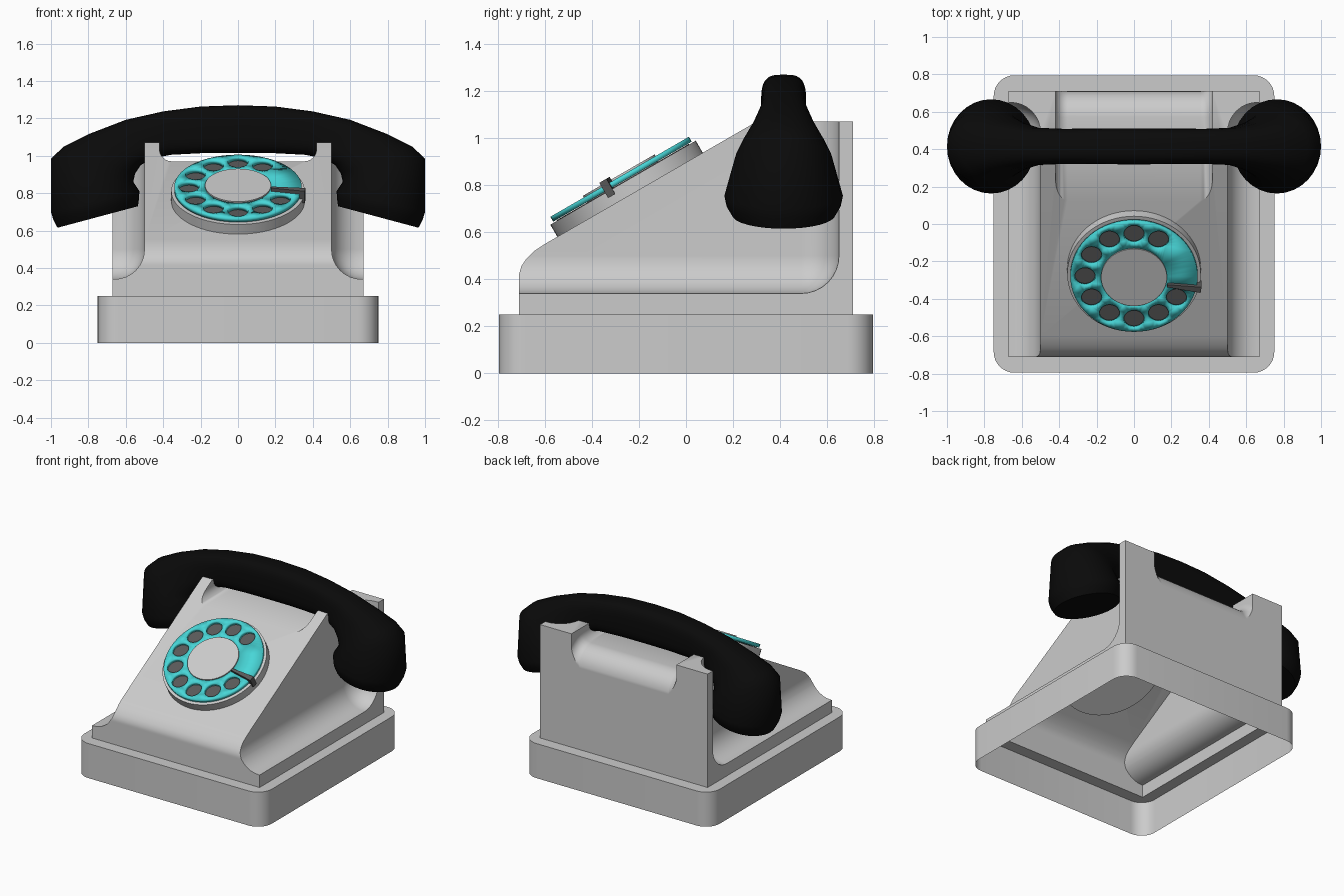
import bpy, bmesh, math
from mathutils import Matrix, Vector

cube = bpy.data.objects.get("Cube")
if cube:
    bpy.data.objects.remove(cube, do_unlink=True)


def material(name, rgb):
    m = bpy.data.materials.new(name)
    m.use_nodes = True
    m.diffuse_color = (*rgb, 1)
    bsdf = next(n for n in m.node_tree.nodes if n.type == 'BSDF_PRINCIPLED')
    bsdf.inputs["Base Color"].default_value = (*rgb, 1)
    return m


GREY = material("light grey", (0.6, 0.6, 0.6))
DARK = material("dark grey", (0.1, 0.1, 0.1))
CYAN = material("turquoise", (0.065, 0.68, 0.69))
BLACK = material("black", (0.003, 0.003, 0.003))


def make(name, bm, mat=None, normals=True):
    if normals:
        bmesh.ops.recalc_face_normals(bm, faces=bm.faces)
    me = bpy.data.meshes.new(name)
    bm.to_mesh(me)
    bm.free()
    ob = bpy.data.objects.new(name, me)
    bpy.context.collection.objects.link(ob)
    if mat:
        me.materials.append(mat)
    return ob


def smooth(ob, angle=35):
    bpy.ops.object.select_all(action='DESELECT')
    ob.select_set(True)
    bpy.context.view_layer.objects.active = ob
    bpy.ops.object.shade_smooth_by_angle(angle=math.radians(angle))


def extrude_x(points, half):
    """Solid from a (y, z) outline, extruded across x."""
    bm = bmesh.new()
    f = bm.faces.new([bm.verts.new((-half, y, z)) for y, z in points])
    new = bmesh.ops.extrude_face_region(bm, geom=[f])["geom"]
    bmesh.ops.translate(bm, vec=(2 * half, 0, 0),
                        verts=[v for v in new if isinstance(v, bmesh.types.BMVert)])
    bmesh.ops.recalc_face_normals(bm, faces=bm.faces)
    return bm


def bevel(bm, edges, radius, segments=8):
    bmesh.ops.bevel(bm, geom=edges, offset=radius, offset_type='OFFSET',
                    segments=segments, profile=0.5, affect='EDGES')


def box(lo, hi):
    bm = bmesh.new()
    bmesh.ops.create_cube(bm, size=1)
    for v in bm.verts:
        v.co = [lo[i] if v.co[i] < 0 else hi[i] for i in range(3)]
    return bm


def circle(r, n, cx=0, cy=0):
    return [(cx + r * math.cos(math.tau * i / n), cy + r * math.sin(math.tau * i / n))
            for i in range(n)]


def fill_loops(loops, z):
    """Flat sheet inside the first loop, with the other loops as holes."""
    bm = bmesh.new()
    edges = []
    for loop in loops:
        vs = [bm.verts.new((x, y, z)) for x, y in loop]
        edges += [bm.edges.new((a, b)) for a, b in zip(vs, vs[1:] + vs[:1])]
    bmesh.ops.triangle_fill(bm, edges=edges, use_beauty=True, normal=(0, 0, 1))
    return bm


# Base skirt: open underneath, with a top rim around the body
BW, BD, BH, BR = 0.75, 0.795, 0.25, 0.11
W, D = 0.67, 0.71
outline = []
for k, (sx, sy) in enumerate([(1, 1), (-1, 1), (-1, -1), (1, -1)]):
    for i in range(9):
        a = math.radians(90 * k + 90 * i / 8)
        outline.append((sx * (BW - BR) + BR * math.cos(a), sy * (BD - BR) + BR * math.sin(a)))
bm = fill_loops([outline, [(W, D), (-W, D), (-W, -D), (W, -D)]], BH)
top = [bm.verts.new((x, y, BH)) for x, y in outline]
low = [bm.verts.new((x, y, 0)) for x, y in outline]
for i in range(len(outline)):
    j = (i + 1) % len(outline)
    bm.faces.new((low[i], low[j], top[j], top[i]))
bmesh.ops.remove_doubles(bm, verts=bm.verts, dist=1e-5)
smooth(make("base_skirt", bm, GREY))

# Body: wedge profile, hollowed at the sides and across the top
profile = [(-D, 0.25), (-D, 0.42), (-0.7, 0.455), (-0.678, 0.488), (-0.645, 0.52),
           (-0.6, 0.55), (0.3, 1.07), (D, 1.07), (D, 0.25)]
body = make("body", extrude_x(profile, W), GREY)
cutters = []
for s in (-1, 1):
    bm = box((min(s * 0.5, s), -1.2, 0.34), (max(s * 0.5, s), 0.65, 1.5))
    corner = next(v for v in bm.verts if (v.co - Vector((s * 0.5, 0.65, 0.34))).length < 0.01)
    bevel(bm, list(corner.link_edges), 0.16)
    cutters.append(make("side_cutter", bm))

# Cradle channel: level floor that rolls over into the back
R = 0.14
arc = [(D + 0.001 - R + R * math.sin(a), 0.97 - R + R * math.cos(a))
       for a in (math.pi / 2 * i / 8 for i in range(9))]
bm = extrude_x([(0, 0.97)] + arc + [(0.9, 0.97 - R), (0.9, 1.4), (0, 1.4)], 0.42)
floor_edges = [e for e in bm.edges
               if abs(e.verts[0].co.x - e.verts[1].co.x) < 0.01
               and all(v.co.z < 1 for v in e.verts)]
bevel(bm, floor_edges, 0.065, 6)
cutters.append(make("cradle_cutter", bm))

for c in cutters:
    c.hide_render = True
    m = body.modifiers.new("cut", 'BOOLEAN')
    m.operation, m.solver, m.object = 'DIFFERENCE', 'EXACT', c
dg = bpy.context.evaluated_depsgraph_get()
cut = bpy.data.meshes.new_from_object(body.evaluated_get(dg))
body.modifiers.clear()
body.data = cut
for c in cutters:
    bpy.data.objects.remove(c, do_unlink=True)
bm = bmesh.new()
bm.from_mesh(cut)
bmesh.ops.delete(bm, geom=[f for f in bm.faces if all(v.co.z < 0.251 for v in f.verts)],
                 context='FACES')
bm.to_mesh(cut)
bm.free()
cut.materials.clear()
cut.materials.append(GREY)
smooth(body)
body.modifiers.new("weighted_normals", 'WEIGHTED_NORMAL').keep_sharp = True

# Dial parts share one tilted frame lying on the sloping front
TILT = Matrix.Translation((0, -0.24, 0.763)) @ Matrix.Rotation(math.radians(30), 4, 'X')


def disc(name, r, z0, z1, mat):
    bm = bmesh.new()
    bmesh.ops.create_cone(bm, cap_ends=True, segments=64, radius1=r, radius2=r, depth=z1 - z0,
                          matrix=Matrix.Translation((0, 0, (z0 + z1) / 2)))
    ob = make(name, bm, mat)
    ob.matrix_world = TILT
    smooth(ob)


disc("dial_mount", 0.357, -0.012, 0.055, GREY)
disc("dial_backing", 0.325, 0.05, 0.058, DARK)
disc("dial_hub", 0.176, 0.05, 0.092, GREY)

# Finger wheel with ten holes
holes = [circle(0.055, 24, 0.262 * math.cos(math.radians(a)), 0.262 * math.sin(math.radians(a)))
         for a in range(60, 331, 30)]
wheel = make("finger_wheel", fill_loops([circle(0.34, 64), circle(0.176, 64)] + holes, 0.06),
             CYAN)
for p in wheel.data.polygons:
    if p.normal.z < 0:
        p.flip()
wheel.matrix_world = TILT
thick = wheel.modifiers.new("thickness", 'SOLIDIFY')
thick.thickness, thick.offset = 0.024, 1
smooth(wheel)

# Finger stop: tapered bar from the rim inwards
bm = box((0.18, -0.008, 0.084), (0.362, 0.008, 0.105))
for v in bm.verts:
    if v.co.x > 0.3:
        v.co.y *= 2.2
        if v.co.z < 0.09:
            v.co.z = 0.03
stop = make("finger_stop", bm, DARK)
stop.matrix_world = TILT @ Matrix.Translation((0, -0.02, 0)) @ Matrix.Rotation(math.radians(-8), 4, 'Z')

# Handset: sections given as outer x, z, inner x, z, half width, squareness
half = [(0, 1.27, 0, 1.015, 0.096, 0.6), (0.2, 1.263, 0.19, 1.014, 0.095, 0.6),
        (0.4, 1.237, 0.36, 1.005, 0.094, 0.65), (0.6, 1.192, 0.46, 0.985, 0.1, 0.7),
        (0.8, 1.115, 0.52, 0.95, 0.135, 0.8), (0.93, 1.05, 0.55, 0.905, 0.175, 0.9),
        (1, 0.985, 0.56, 0.86, 0.205, 1), (1, 0.7, 0.527, 0.81, 0.252, 1),
        (0.988, 0.66, 0.53, 0.765, 0.243, 1), (0.965, 0.615, 0.535, 0.73, 0.218, 1)]
stations = [(-a, b, -c, d, h, e) for a, b, c, d, h, e in half[:0:-1]] + half
N = 32
bm = bmesh.new()
rings = []
for ox, oz, ix, iz, hw, e in stations:
    mid = Vector(((ox + ix) / 2, 0.415, (oz + iz) / 2))
    up = Vector(((ox - ix) / 2, 0, (oz - iz) / 2))
    ring = []
    for x, y in circle(1, N):
        x, y = (math.copysign(abs(t) ** e, t) for t in (x, y))
        ring.append(bm.verts.new(mid + up * y + Vector((0, hw * x, 0))))
    rings.append(ring)
for a, b in zip(rings, rings[1:]):
    for i in range(N):
        j = (i + 1) % N
        bm.faces.new((a[i], a[j], b[j], b[i]))
bm.faces.new(rings[0])
bm.faces.new(rings[-1])
smooth(make("handset", bm, BLACK), 50)
